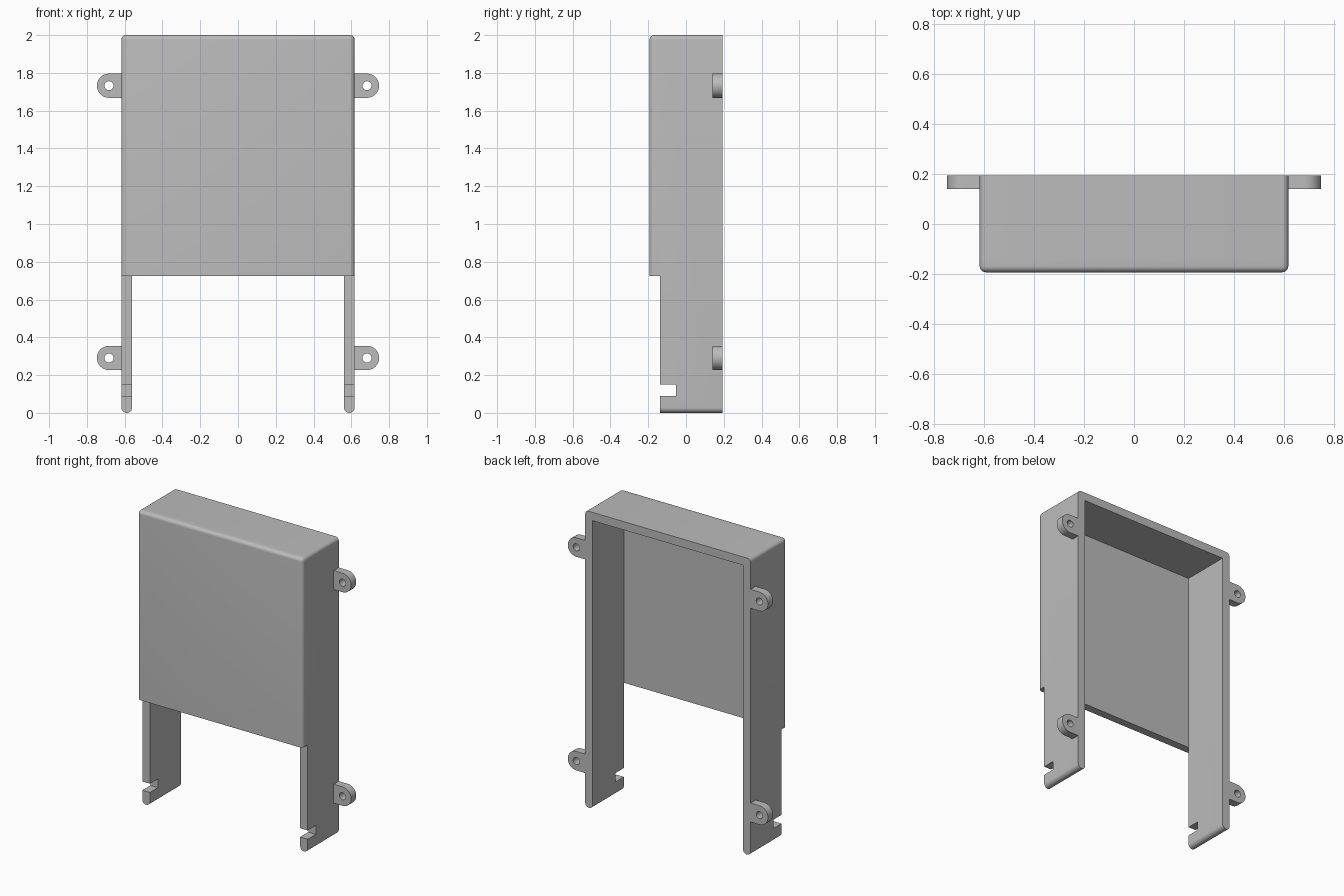
import bpy, bmesh
from math import pi, cos, sin, radians
from mathutils import Matrix

old = bpy.data.objects.get("Cube")
if old:
    bpy.data.objects.remove(old, do_unlink=True)

grey = bpy.data.materials.new("plain grey")
grey.use_nodes = True
COLOR = (0.5, 0.5, 0.5, 1)
grey.diffuse_color = COLOR
grey.node_tree.nodes["Principled BSDF"].inputs["Base Color"].default_value = COLOR

# Main sizes
W, WALL, TOP = 0.617, 0.056, 2.0
FRONT, BACK = -0.193, 0.193
STEP_Y, STEP_Z = -0.138, 0.725
ROUND = 0.024


def finish(bm, name):
    bmesh.ops.recalc_face_normals(bm, faces=bm.faces)
    mesh = bpy.data.meshes.new(name)
    bm.to_mesh(mesh)
    bm.free()
    obj = bpy.data.objects.new(name, mesh)
    bpy.context.collection.objects.link(obj)
    mesh.materials.append(grey)
    return obj


def activate(obj):
    bpy.ops.object.select_all(action='DESELECT')
    obj.select_set(True)
    bpy.context.view_layer.objects.active = obj


def arc(cx, cz, r, start, end, n):
    angles = [radians(start + (end - start) * i / n) for i in range(n + 1)]
    return [(cx + r * cos(a), cz + r * sin(a)) for a in angles]


def prism(name, outline, y0, y1):
    """Extrude an x-z outline from y0 to y1."""
    bm = bmesh.new()
    face = bm.faces.new([bm.verts.new((x, y0, z)) for x, z in outline])
    out = bmesh.ops.extrude_face_region(bm, geom=[face], use_keep_orig=True)
    moved = [g for g in out["geom"] if isinstance(g, bmesh.types.BMVert)]
    bmesh.ops.translate(bm, verts=moved, vec=(0, y1 - y0, 0))
    return finish(bm, name)


def box(x0, x1, y0, y1, z0, z1):
    bm = bmesh.new()
    mat = Matrix.Translation(((x0 + x1) / 2, (y0 + y1) / 2, (z0 + z1) / 2))
    mat = mat @ Matrix.Diagonal((x1 - x0, y1 - y0, z1 - z0, 1))
    bmesh.ops.create_cube(bm, size=1, matrix=mat)
    return bm


def cut(obj, cutter):
    mod = obj.modifiers.new("cut", 'BOOLEAN')
    mod.operation = 'DIFFERENCE'
    mod.solver = 'EXACT'
    mod.object = cutter
    activate(obj)
    bpy.ops.object.modifier_apply(modifier=mod.name)
    bpy.data.objects.remove(cutter, do_unlink=True)


def smooth(obj):
    activate(obj)
    bpy.ops.object.shade_smooth_by_angle(angle=radians(35))


# Side walls and top wall: an upside-down U with rounded feet
foot = WALL / 2
half = arc(W - foot, foot, foot, -180, 0, 16)
half += arc(W - ROUND, TOP - ROUND, ROUND, 0, 90, 6)
inner = [(-(W - WALL), TOP - WALL), (W - WALL, TOP - WALL)]
outline = half + [(-x, z) for x, z in reversed(half)] + inner
frame = prism("wall_frame", outline, STEP_Y, BACK)

# Slots near the feet, open to the front
cut(frame, finish(box(-1, 1, -0.4, -0.052, 0.09, 0.149), "slot_cutter"))
smooth(frame)

# Front panel with rounded front and top corner edges
bm = box(-W, W, FRONT, STEP_Y, STEP_Z, TOP)


def rounded(edge):
    a, b = (v.co for v in edge.verts)
    at_front = max(a.y, b.y) < FRONT + 0.001
    at_bottom = max(a.z, b.z) < STEP_Z + 0.001
    top_corner = abs(a.y - b.y) > 0.01 and min(a.z, b.z) > TOP - 0.001
    return (at_front and not at_bottom) or top_corner


bmesh.ops.bevel(bm, geom=[e for e in bm.edges if rounded(e)], offset=ROUND,
                segments=6, profile=0.5, affect='EDGES')
smooth(finish(bm, "front_panel"))

# Four mounting tabs with screw holes
TAB_X, TAB_R = 0.683, 0.064
for side, s in (("left", 1), ("right", -1)):
    for level, z in (("lower", 0.291), ("upper", 1.732)):
        shape = arc(TAB_X, z, TAB_R, -90, 90, 24)
        shape += [(W - 0.005, z + TAB_R), (W - 0.005, z - TAB_R)]
        tab = prism(f"{side}_{level}_tab", [(s * x, h) for x, h in shape], 0.139, BACK)
        hole = arc(s * TAB_X, z, 0.024, 0, 345, 23)
        cut(tab, prism("hole_cutter", hole, 0, 0.4))
        smooth(tab)
